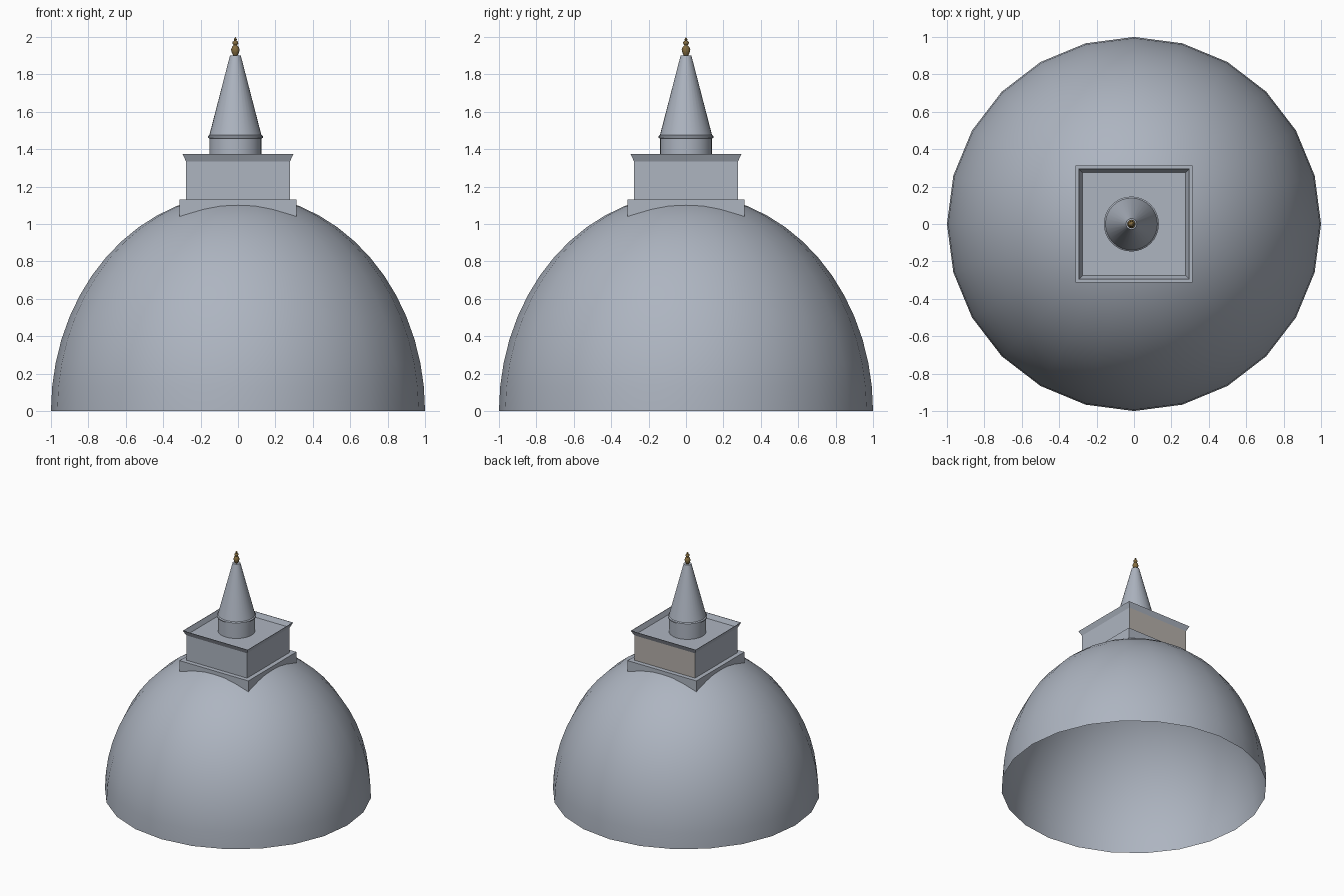
import bpy, bmesh, math

if "Cube" in bpy.data.objects:
    bpy.data.objects.remove(bpy.data.objects["Cube"])


def material(name, rgb):
    m = bpy.data.materials.new(name)
    m.diffuse_color = (*rgb, 1)
    m.use_nodes = True
    m.node_tree.nodes["Principled BSDF"].inputs["Base Color"].default_value = m.diffuse_color
    return m


STONE = material("blue grey stone", (0.42, 0.46, 0.53))
BEIGE = material("beige wall", (0.46, 0.43, 0.40))
GOLD = material("old gold", (0.23, 0.15, 0.05))


def lathe(name, profile, sides, mats, x=0, turn=0, cap=False, smooth=None, rule=None):
    """Rings of (radius, z) joined into a surface; radius 0 makes a tip."""
    bm = bmesh.new()
    rings = []
    for r, z in profile:
        if r == 0:
            rings.append([bm.verts.new((x, 0, z))] * sides)
        else:
            rings.append([bm.verts.new((x + r * math.cos(turn + math.tau * i / sides),
                                        r * math.sin(turn + math.tau * i / sides), z))
                          for i in range(sides)])
    for a, b in zip(rings, rings[1:]):
        for i in range(sides):
            j = (i + 1) % sides
            bm.faces.new(list(dict.fromkeys((a[i], a[j], b[j], b[i]))))
    if cap:
        bm.faces.new(rings[-1])
    bm.normal_update()
    if rule:
        for f in bm.faces:
            f.material_index = rule(f)
    me = bpy.data.meshes.new(name)
    bm.to_mesh(me)
    bm.free()
    for m in mats:
        me.materials.append(m)
    ob = bpy.data.objects.new(name, me)
    bpy.context.collection.objects.link(ob)
    if smooth:
        bpy.ops.object.select_all(action='DESELECT')
        ob.select_set(True)
        bpy.context.view_layer.objects.active = ob
        bpy.ops.object.shade_smooth_by_angle(angle=math.radians(smooth))
    return ob


def square(name, profile, **kw):
    """Same, with four sides and half-widths instead of radii."""
    return lathe(name, [(w * math.sqrt(2), z) for w, z in profile], 4,
                 turn=math.pi / 4, cap=True, **kw)


# Open hollow dome, slightly taller than a hemisphere
N = 14
dome = [(math.cos(math.pi / 2 * i / N), 1.16 * math.sin(math.pi / 2 * i / N)) for i in range(N)]
lathe("dome", dome + [(0, 1.16)], 24, [STONE], smooth=40)

# Square plinth biting into the dome
square("plinth", [(0.314, 1.035), (0.314, 1.13)], mats=[STONE])

# Square chamber with a beige back wall, flared rim and sunken roof
square("chamber", [(0.278, 1.13), (0.278, 1.335), (0.297, 1.375), (0.293, 1.375), (0.276, 1.338)],
       mats=[STONE, BEIGE], rule=lambda f: int(f.normal.y > 0.99))

# Spire: drum, lip and cone
SX = -0.014
lathe("spire", [(0.139, 1.335), (0.139, 1.457), (0.147, 1.461), (0.147, 1.47),
                (0.139, 1.476), (0.029, 1.9), (0, 1.9)], 32, [STONE], x=SX, smooth=30)

# Beaded finial
lathe("finial", [(0.01, 1.898), (0.019, 1.915), (0.023, 1.932), (0.017, 1.948), (0.009, 1.956),
                 (0.016, 1.966), (0.014, 1.975), (0.006, 1.98), (0.009, 1.986), (0, 2.0)],
      12, [GOLD], x=SX, smooth=50)
